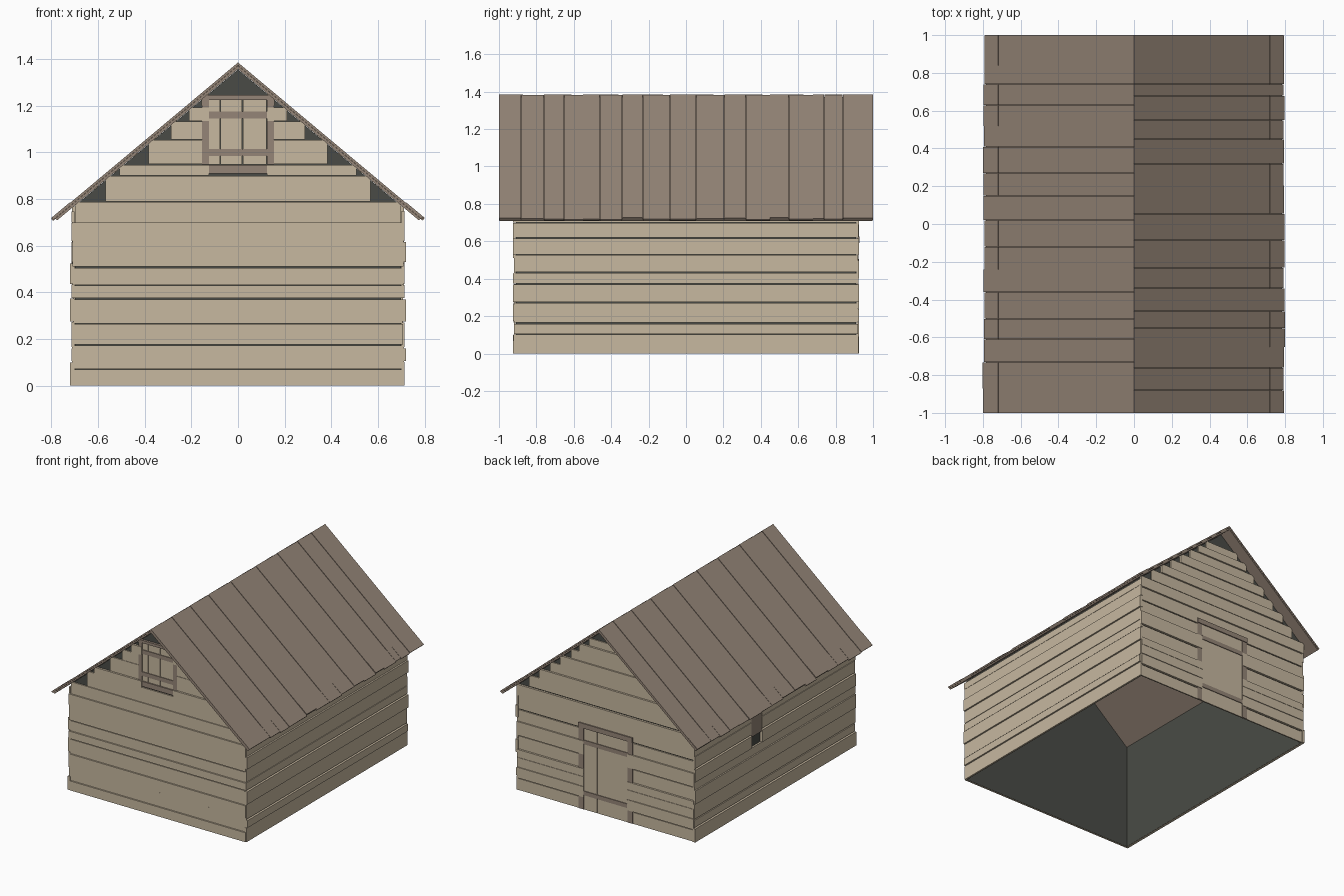
import bpy, bmesh, random
from mathutils import Vector

random.seed(4)
if "Cube" in bpy.data.objects:
    bpy.data.objects.remove(bpy.data.objects["Cube"])


def material(name, rgb):
    m = bpy.data.materials.new(name)
    m.use_nodes = True
    m.diffuse_color = (*rgb, 1)
    m.node_tree.nodes["Principled BSDF"].inputs["Base Color"].default_value = (*rgb, 1)
    return m


PALE = material("pale timber", (0.57, 0.48, 0.35))
BROWN = material("brown timber", (0.30, 0.235, 0.185))
DARK = material("dark lining", (0.068, 0.071, 0.061))

RIDGE, SLOPE = 1.385, 0.836
HX, HY = 0.70, 0.91          # lining half sizes


def prism(bm, profile, offset):
    """Extrude a planar outline along an offset vector."""
    face = bm.faces.new([bm.verts.new(p) for p in profile])
    ext = bmesh.ops.extrude_face_region(bm, geom=[face], use_keep_orig=True)
    moved = [g for g in ext["geom"] if isinstance(g, bmesh.types.BMVert)]
    bmesh.ops.translate(bm, verts=moved, vec=Vector(offset))


def finish(name, bm, mat):
    bmesh.ops.recalc_face_normals(bm, faces=bm.faces[:])
    mesh = bpy.data.meshes.new(name)
    bm.to_mesh(mesh)
    bm.free()
    mesh.materials.append(mat)
    obj = bpy.data.objects.new(name, mesh)
    bpy.context.collection.objects.link(obj)


# Wall frames: (u along wall, height, depth outwards) to world
SIDES = {
    "front": lambda u, z, d: (u, -HY - d, z),
    "back": lambda u, z, d: (u, HY + d, z),
    "right": lambda u, z, d: (HX + d, u, z),
    "left": lambda u, z, d: (-HX - d, u, z),
}


def board(bm, side, u0, u1, z0, z1, depth, base=0.001):
    f = SIDES[side]
    outline = [f(u, z, base) for u, z in ((u0, z0), (u1, z0), (u1, z1), (u0, z1))]
    prism(bm, outline, Vector(f(0, 0, depth)) - Vector(f(0, 0, base)))


def boards(name, side, mat, items):
    bm = bmesh.new()
    for item in items:
        board(bm, side, *item)
    finish(name, bm, mat)


def cladding(side, edges, half, proud, hole):
    """Horizontal boards, stepped under the roof and split around an opening."""
    bm = bmesh.new()
    gable = side in ("front", "back")
    h0, h1, hz0, hz1 = hole
    for i, (z0, z1) in enumerate(zip(edges, edges[1:])):
        w = half + random.uniform(-0.004, 0.004)
        if gable:
            w = min(w, (RIDGE - 0.01 - z1) / SLOPE)
        d = 0.016 if i in proud else 0.009
        if not gable:
            d += 0.005
        top = z1 - random.choice((0.002, 0.004, 0.007))
        if z0 < hz1 - 0.01 and z1 > hz0 + 0.01:
            board(bm, side, -w, h0, z0, top, d)
            board(bm, side, h1, w, z0, top, d)
        else:
            board(bm, side, -w, w, z0, top, d)
    finish(side + "_wall_boards", bm, PALE)


# Dark lining: open at the bottom and under the roof
bm = bmesh.new()
eave_z = RIDGE - 0.03 - SLOPE * HX
for y in (-HY, HY):
    bm.faces.new([bm.verts.new((x, y, z)) for x, z in
                  ((-HX, 0), (HX, 0), (HX, eave_z), (0, RIDGE - 0.03), (-HX, eave_z))])
for x in (-HX, HX):
    bm.faces.new([bm.verts.new(p) for p in
                  ((x, -HY, 0), (x, HY, 0), (x, HY, eave_z), (x, -HY, eave_z))])
finish("wall_lining", bm, DARK)

# Horizontal wall boards
NO_HOLE = (0, 0, -2, -1)
cladding("front", [0, .07, .175, .265, .375, .43, .51, .70, .79, .90, .95, 1.055, 1.135, 1.2, 1.245],
         0.71, (0, 2, 4, 6, 9, 12), (-0.125, 0.125, 0.905, 1.25))
cladding("back", [0, .09, .17, .24, .30, .40, .50, .59, .69, .775, .86, .93, 1.0, 1.07, 1.14, 1.2, 1.26],
         0.71, (1, 2, 3, 5, 8, 10, 12, 14), (-0.176, 0.176, 0, 0.6))
side_edges = [0, .105, .165, .275, .375, .435, .53, .62, .70, .75]
cladding("right", side_edges, 0.922, (1, 3, 6), NO_HOLE)
cladding("left", side_edges, 0.922, (0, 3, 5), (0.15, 0.27, 0.45, 0.70))


def door(name, side, w, z0, z1, cuts, bars, frame, lintel):
    """Plank door with cross bars, jambs and a lintel."""
    us = [-w, *cuts, w]
    boards(name + "_planks", side, PALE,
           [(a + 0.001, b - 0.002, z0, z1, 0.010) for a, b in zip(us, us[1:])])
    boards(name + "_bars", side, BROWN, [(-w, w, z - 0.015, z + 0.015, 0.015) for z in bars])
    jambs = [(s * w - (frame if s < 0 else 0), s * w + (frame if s > 0 else 0), z0, z1, 0.0125)
             for s in (-1, 1)]
    boards(name + "_frame", side, BROWN,
           jambs + [(-w - frame, w + frame, z1, z1 + lintel, 0.0175)])


# Loft hatch with its sill, and the back door
door("loft_hatch", "front", 0.125, 0.948, 1.225, (-0.075, 0.02), (1.16, 1.0), 0.03, 0.02)
boards("loft_hatch_sill", "front", BROWN, [(-0.125, 0.125, 0.908, 0.945, 0.014)])
door("back_door", "back", 0.176, 0.0, 0.59, (0.07,), (0.49, 0.12), 0.04, 0.035)

# Small side shutter with a dark slot below
boards("side_shutter", "left", BROWN, [(0.15, 0.27, 0.51, 0.70, 0.012)])

# Roof: thin decking below, separate planks running down each slope
ends = {1: [-1, -.88, -.76, -.65, -.55, -.46, -.34, -.23, -.085, .055, .205, .32, .45, .55, .68, .74, .84, 1],
        -1: [-1, -.87, -.73, -.61, -.5, -.36, -.24, -.12, .02, .15, .27, .41, .52, .63, .74, .84, 1]}


def slope_board(bm, s, x0, x1, lift, thick, y0, y1):
    """Board lying on a slope between two distances from the ridge."""
    nx, nz = 0.64 * thick, 0.77 * thick
    z = lambda x: RIDGE + lift - SLOPE * x
    inner = (x0, z(x0) - thick / 0.77) if x0 == 0 else (x0 - nx, z(x0) - nz)
    pts = [(x0, z(x0)), (x1, z(x1)), (x1 - nx, z(x1) - nz), inner]
    prism(bm, [(s * x, y0, h) for x, h in pts], (0, y1 - y0, 0))


for s, label in ((1, "right"), (-1, "left")):
    bm = bmesh.new()
    slope_board(bm, s, 0, 0.783, -0.014, 0.011, -0.998, 0.998)
    finish(label + "_roof_decking", bm, BROWN)
    bm = bmesh.new()
    for i, (a, b) in enumerate(zip(ends[s], ends[s][1:])):
        reach = 0.795 + random.uniform(-0.007, 0.004)
        low = -0.003 * (i % 2)
        slope_board(bm, s, 0, reach, low, 0.010, a, b - (0.002 if b < 1 else 0))
        if i % 3 != 2:   # raised eave end
            slope_board(bm, s, 0.72, reach + 0.002, low + 0.003, 0.010, a, b - 0.002)
    finish(label + "_roof_planks", bm, BROWN)
